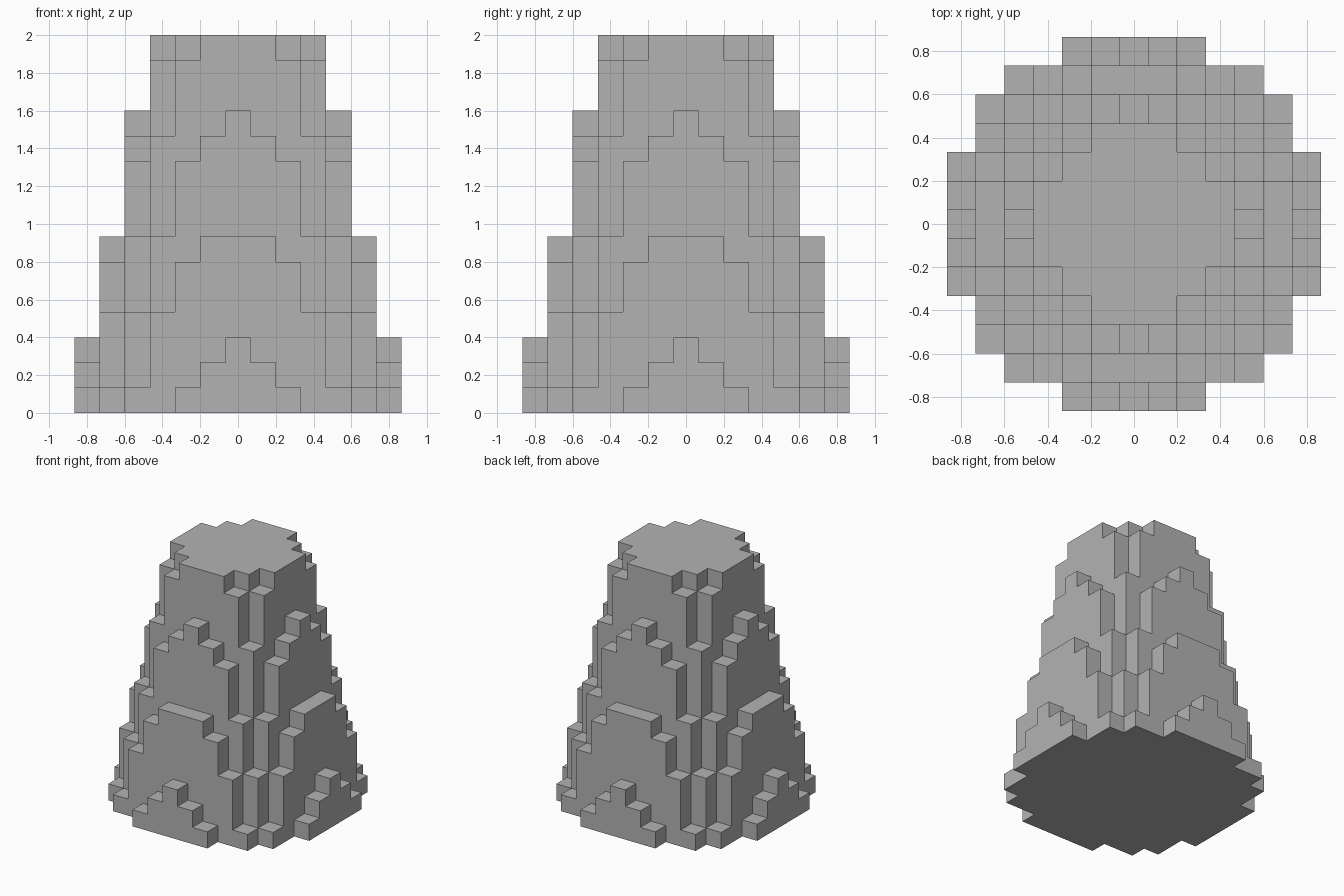
import bpy, bmesh
from mathutils import Vector

if "Cube" in bpy.data.objects:
    bpy.data.objects.remove(bpy.data.objects["Cube"])

H = 2 / 15          # edge of one block
LAYERS = 15
R0, TAPER = 6.48, 0.215   # cone radius at the base and its loss per layer, in blocks


def solid(c):
    """True if the block lies inside the tapering cone."""
    i, j, k = c
    return 0 <= k < LAYERS and i * i + j * j <= (R0 - TAPER * k) ** 2


# Flat grey material
grey = bpy.data.materials.new("grey")
grey.diffuse_color = (0.45, 0.45, 0.45, 1)
grey.use_nodes = True
grey.node_tree.nodes["Principled BSDF"].inputs["Base Color"].default_value = grey.diffuse_color

# Blocky cone: only the outward faces of the filled blocks
bm = bmesh.new()
for k in range(LAYERS):
    for i in range(-7, 8):
        for j in range(-7, 8):
            if not solid((i, j, k)):
                continue
            centre = Vector((i, j, k + 0.5))
            for axis in range(3):
                for s in (-1, 1):
                    nb = [i, j, k]
                    nb[axis] += s
                    if solid(nb):
                        continue
                    n, u, v = Vector(), Vector(), Vector()
                    n[axis] = s / 2
                    u[(axis + 1) % 3] = s / 2
                    v[(axis + 2) % 3] = 0.5
                    quad = [n - u - v, n + u - v, n + u + v, n - u + v]
                    bm.faces.new([bm.verts.new((centre + q) * H) for q in quad])
bmesh.ops.remove_doubles(bm, verts=bm.verts[:], dist=1e-4)

mesh = bpy.data.meshes.new("stepped_cone")
bm.to_mesh(mesh)
bm.free()
mesh.materials.append(grey)
bpy.context.collection.objects.link(bpy.data.objects.new("stepped_cone", mesh))
